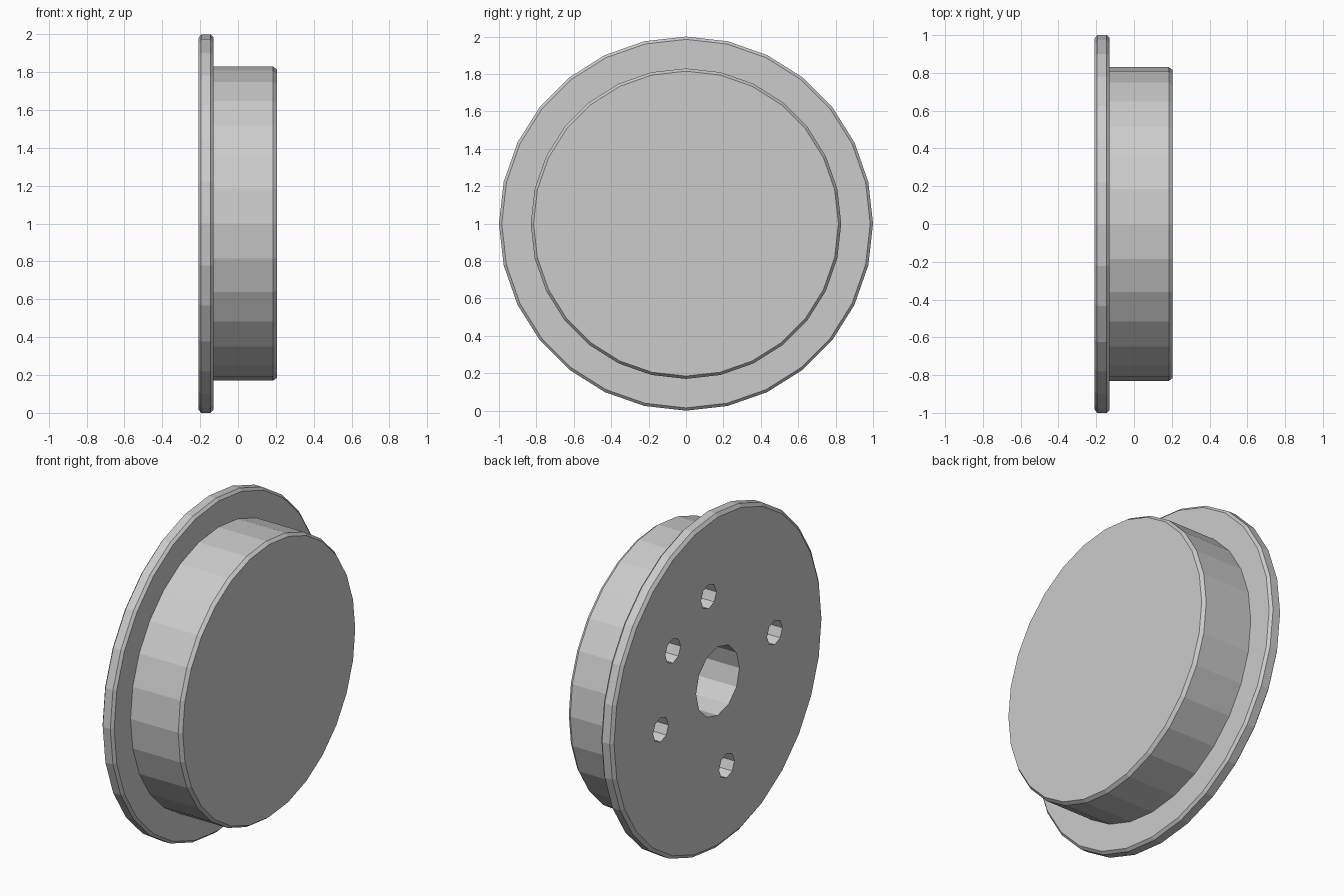
import bpy, bmesh, math
from mathutils import Matrix

if "Cube" in bpy.data.objects:
    bpy.data.objects.remove(bpy.data.objects["Cube"])

CZ = 1.0      # height of the axle, which runs along x
SIDES = 28


def finish(name, bm):
    bmesh.ops.recalc_face_normals(bm, faces=bm.faces)
    mesh = bpy.data.meshes.new(name)
    bm.to_mesh(mesh)
    bm.free()
    ob = bpy.data.objects.new(name, mesh)
    bpy.context.collection.objects.link(ob)
    return ob


def lathe_x(name, profile, sides):
    """Closed solid turned around the x axle from (x, radius) points."""
    bm = bmesh.new()
    rings = []
    for x, r in profile:
        rings.append([bm.verts.new((x, r * math.cos(2 * math.pi * i / sides),
                                    CZ + r * math.sin(2 * math.pi * i / sides)))
                      for i in range(sides)])
    for a, b in zip(rings, rings[1:]):
        for i in range(sides):
            j = (i + 1) % sides
            bm.faces.new((a[i], a[j], b[j], b[i]))
    bm.faces.new(rings[0])
    bm.faces.new(rings[-1])
    return finish(name, bm)


def add_drill(bm, y, z, radius, depth, sides):
    start = -0.3
    end = -0.21 + depth
    place = Matrix.Translation(((start + end) / 2, y, z)) @ Matrix.Rotation(math.pi / 2, 4, 'Y')
    bmesh.ops.create_cone(bm, cap_ends=True, segments=sides, radius1=radius,
                          radius2=radius, depth=end - start, matrix=place)


# Wide thin flange and narrower drum, both with small chamfers
disc = lathe_x("flanged_drum", [
    (-0.21, 0.98), (-0.195, 1.0), (-0.145, 1.0), (-0.13, 0.985),
    (-0.13, 0.83), (0.185, 0.83), (0.205, 0.815)], SIDES)

# Blind holes in the flange face: axle bore, four bolts and a locating pin
bm = bmesh.new()
add_drill(bm, 0, CZ, 0.205, 0.35, 12)
for deg in (81, 171, 261, 351, 39):
    a = math.radians(deg)
    add_drill(bm, 0.545 * math.cos(a), CZ + 0.545 * math.sin(a), 0.073, 0.35, 8)
drills = finish("hole_cutters", bm)
drills.hide_render = True
drills.hide_set(True)

cut = disc.modifiers.new("holes", 'BOOLEAN')
cut.operation = 'DIFFERENCE'
cut.solver = 'EXACT'
cut.object = drills
